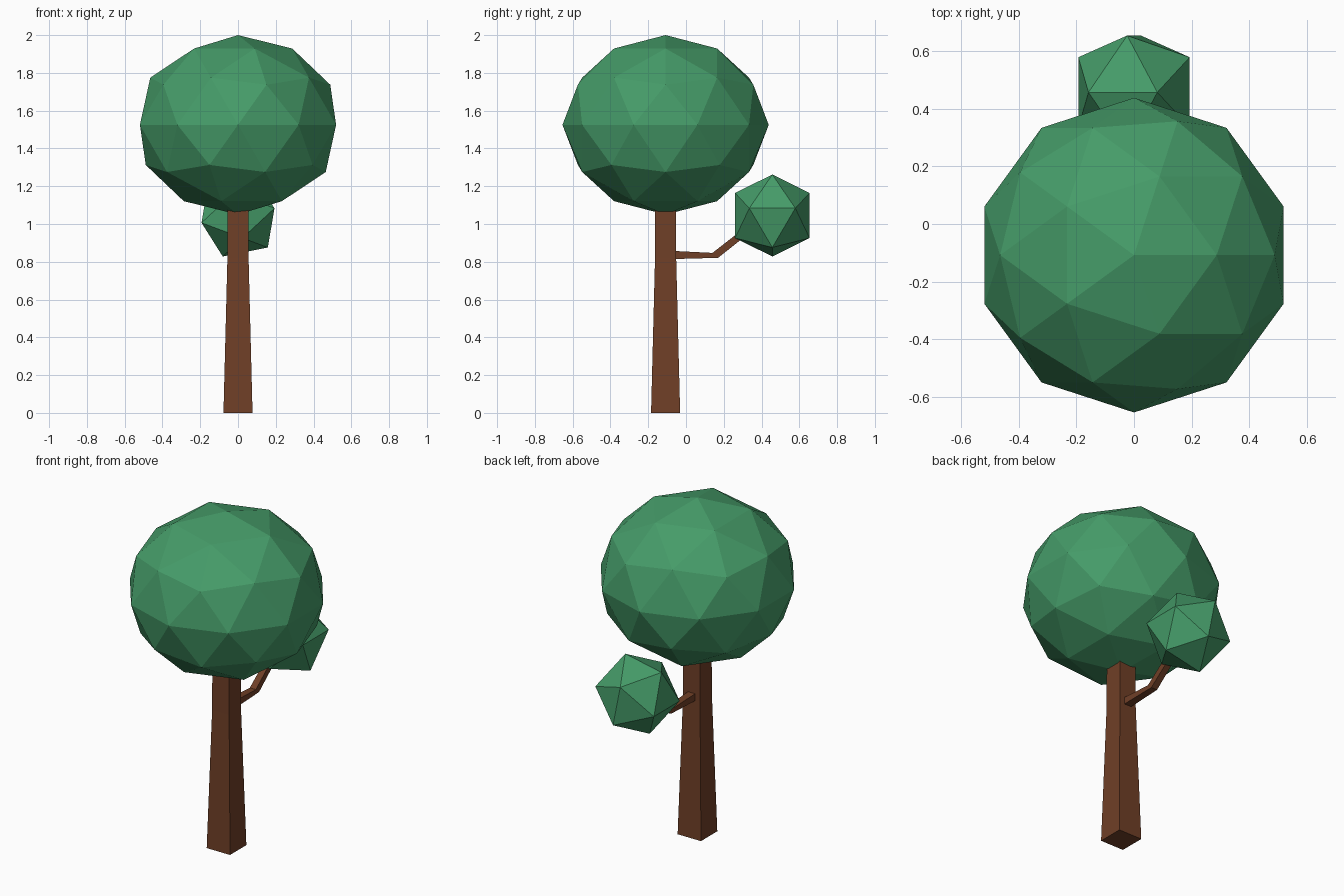
import bpy, bmesh, math

if "Cube" in bpy.data.objects:
    bpy.data.objects.remove(bpy.data.objects["Cube"])


def material(name, rgb):
    m = bpy.data.materials.new(name)
    m.diffuse_color = (*rgb, 1)
    m.use_nodes = True
    m.node_tree.nodes["Principled BSDF"].inputs["Base Color"].default_value = m.diffuse_color
    return m


bark = material("bark", (0.16, 0.05, 0.02))
leaf = material("leaf", (0.06, 0.33, 0.14))
TRUNK_Y = -0.108


def loft(name, rings, mat):
    """Skin a list of four-point rings and cap both ends."""
    bm = bmesh.new()
    loops = [[bm.verts.new(p) for p in ring] for ring in rings]
    for a, b in zip(loops, loops[1:]):
        for i in range(4):
            j = (i + 1) % 4
            bm.faces.new((a[i], a[j], b[j], b[i]))
    bm.faces.new(loops[0])
    bm.faces.new(loops[-1])
    bmesh.ops.recalc_face_normals(bm, faces=bm.faces)
    mesh = bpy.data.meshes.new(name)
    bm.to_mesh(mesh)
    bm.free()
    mesh.materials.append(mat)
    obj = bpy.data.objects.new(name, mesh)
    bpy.context.collection.objects.link(obj)


def foliage(name, subdivisions, centre, scale, tilt=0):
    bpy.ops.mesh.primitive_ico_sphere_add(
        subdivisions=subdivisions, radius=1, location=centre,
        rotation=(0, math.radians(tilt), 0))
    obj = bpy.context.object
    obj.name = name
    obj.scale = scale
    obj.data.materials.append(leaf)


# Tapered square trunk, running up into the crown
def trunk_ring(h, z):
    return [(sx * h, TRUNK_Y + sy * h, z)
            for sx, sy in ((-1, -1), (1, -1), (1, 1), (-1, 1))]


loft("trunk", [trunk_ring(h, z) for h, z in
               ((0.077, 0), (0.056, 0.82), (0.055, 1.12))], bark)


# Bent side branch: half width, then lower and upper (y, z)
def branch_ring(w, low, high):
    return [(-w, *low), (w, *low), (w, *high), (-w, *high)]


loft("branch", [branch_ring(*r) for r in (
    (0.024, (-0.08, 0.814), (-0.08, 0.858)),
    (0.020, (0.17, 0.821), (0.14, 0.847)),
    (0.018, (0.36, 0.972), (0.33, 0.995)))], bark)

# Large crown and small leaf cluster
foliage("crown", 2, (0, TRUNK_Y, 1.525), (0.546, 0.546, 0.475))
foliage("side_cluster", 1, (0, 0.457, 1.045), (0.2315,) * 3, tilt=-43)
